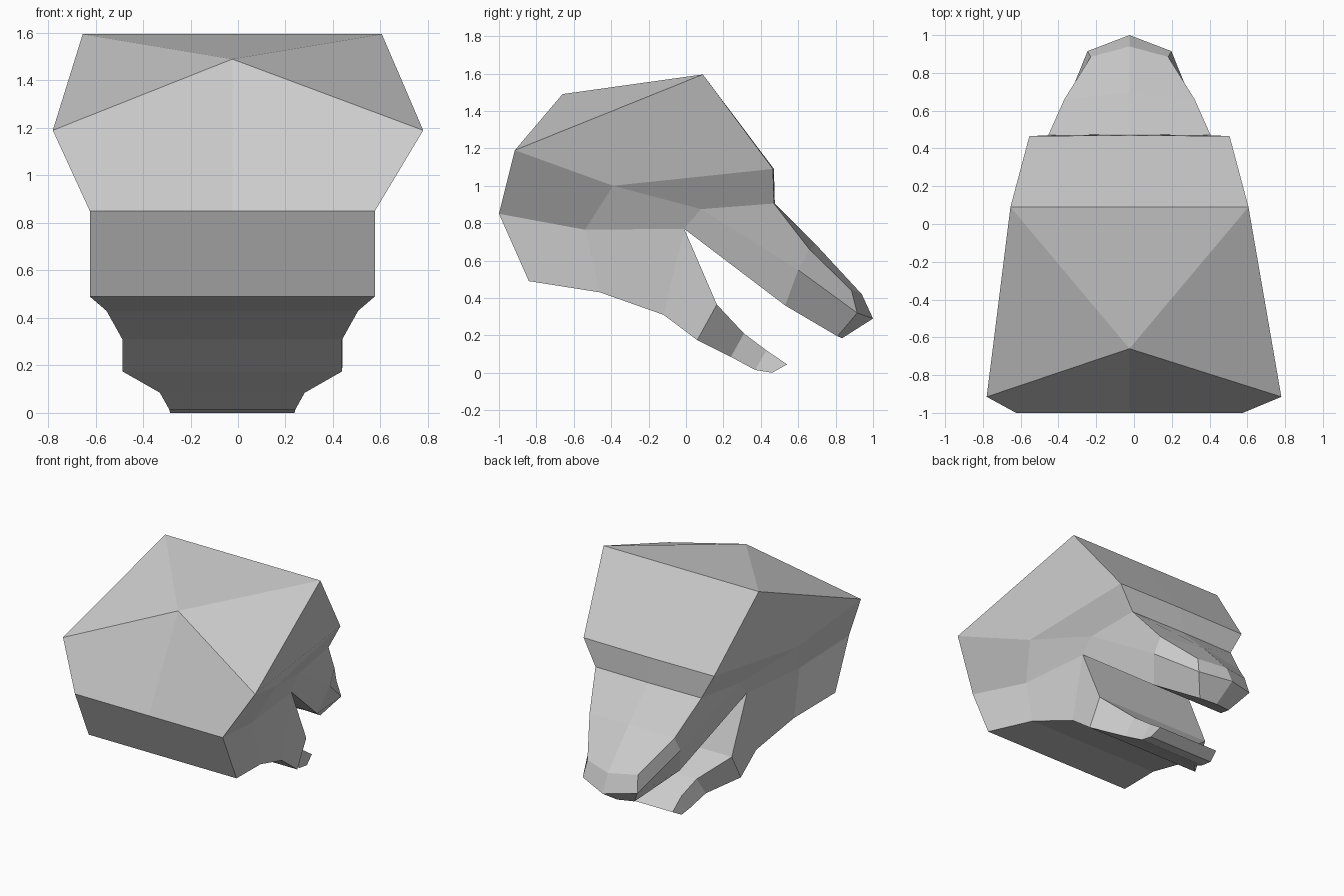
import bpy
import bmesh

if "Cube" in bpy.data.objects:
    bpy.data.objects.remove(bpy.data.objects["Cube"], do_unlink=True)

AXIS = -0.024  # the centre plane sits slightly off the origin

bm = bmesh.new()
points = {}


def landmarks(**places):
    """Add named points of one half: half width, depth, height."""
    for name, place in places.items():
        points[name] = bm.verts.new(place)


def panel(*names):
    """Add one flat side face."""
    bm.faces.new([points[n] for n in names])


def middle(name):
    """Give the centre-plane point level with a landmark."""
    key = "mid_" + name
    if key not in points:
        co = points[name].co
        points[key] = bm.verts.new((0, co.y, co.z))
    return points[key]


def band(*names):
    """Add a strip of faces from the landmarks to the centre plane."""
    for a, b in zip(names, names[1:]):
        bm.faces.new((points[a], middle(a), middle(b), points[b]))


# Skull
landmarks(
    temple=(.78, -.915, 1.19), nape=(.6, -1, .85), brow=(.63, .09, 1.595),
    cheek=(.61, -.39, 1), eye=(.53, .465, 1.09), muzzle=(.43, .47, .905),
    jowl=(.52, -.54, .765), corner=(.465, -.01, .77), lip=(.465, .08, .875),
    crown=(0, -.66, 1.49), mid_eye=(0, .47, 1.09), mid_muzzle=(0, .475, .905),
)
middle("brow")
middle("nape")
panel("temple", "crown", "brow")
panel("crown", "mid_brow", "brow")
panel("temple", "crown", "mid_nape", "nape")
panel("temple", "cheek", "eye", "brow")
panel("nape", "jowl", "cheek", "temple")
panel("cheek", "eye", "muzzle", "lip")
panel("jowl", "corner", "lip", "cheek")
band("brow", "eye", "muzzle")

# Snout
landmarks(
    bridge=(.345, .66, .66), nostril=(.205, .885, .44), nose_side=(.222, .915, .32),
    lip_mid=(.35, .6, .55), roof=(.295, .53, .36), roof_tip=(.125, .81, .195),
    mid_bridge=(0, .695, .685), nose_top=(0, .94, .42), nose_tip=(0, 1, .29),
    mid_roof_tip=(0, .835, .185),
)
panel("bridge", "mid_bridge", "nose_top", "nostril")
panel("nose_top", "nose_tip", "nose_side", "nostril")
panel("lip", "muzzle", "bridge", "lip_mid")
panel("lip_mid", "bridge", "nostril", "nose_side")
panel("corner", "lip", "lip_mid", "roof")
panel("roof", "lip_mid", "nose_side", "roof_tip")
panel("nose_side", "nose_tip", "mid_roof_tip", "roof_tip")
band("muzzle", "bridge")
band("corner", "roof", "roof_tip")

# Lower jaw
landmarks(
    throat=(.6, -.84, .49), gullet=(.53, -.46, .43), hinge=(.463, -.12, .31),
    chin_back=(.463, .06, .175), chin_mid=(.305, .24, .085),
    chin_front=(.266, .37, .015), chin_tip=(.262, .46, 0), jaw_tip=(.245, .54, .045),
    gum_front=(.24, .43, .12), gum_mid=(.28, .31, .21), gum_back=(.463, .165, .365),
)
panel("nape", "jowl", "gullet", "throat")
panel("jowl", "corner", "hinge", "gullet")
panel("corner", "gum_back", "chin_back", "hinge")
panel("gum_back", "gum_mid", "chin_mid", "chin_back")
panel("gum_mid", "gum_front", "chin_front", "chin_mid")
panel("gum_front", "jaw_tip", "chin_tip", "chin_front")
band("nape", "throat", "gullet", "hinge", "chin_back", "chin_mid", "chin_front", "chin_tip")
band("chin_tip", "jaw_tip", "gum_front", "gum_mid", "gum_back", "corner")

# Mirror the half into a closed head
bmesh.ops.mirror(bm, geom=bm.verts[:] + bm.edges[:] + bm.faces[:],
                 axis='X', merge_dist=0.0005)
bmesh.ops.remove_doubles(bm, verts=bm.verts, dist=0.0005)
bmesh.ops.recalc_face_normals(bm, faces=bm.faces)
for v in bm.verts:
    if abs(v.co.x) < 0.7:  # the temples stay centred on the origin
        v.co.x += AXIS

# Single plain grey
grey = bpy.data.materials.new("plain_grey")
grey.use_nodes = True
colour = (0.6, 0.6, 0.6, 1)
grey.diffuse_color = colour
grey.node_tree.nodes["Principled BSDF"].inputs["Base Color"].default_value = colour

mesh = bpy.data.meshes.new("animal_head")
bm.to_mesh(mesh)
bm.free()
mesh.materials.append(grey)
head = bpy.data.objects.new("animal_head", mesh)
bpy.context.collection.objects.link(head)
